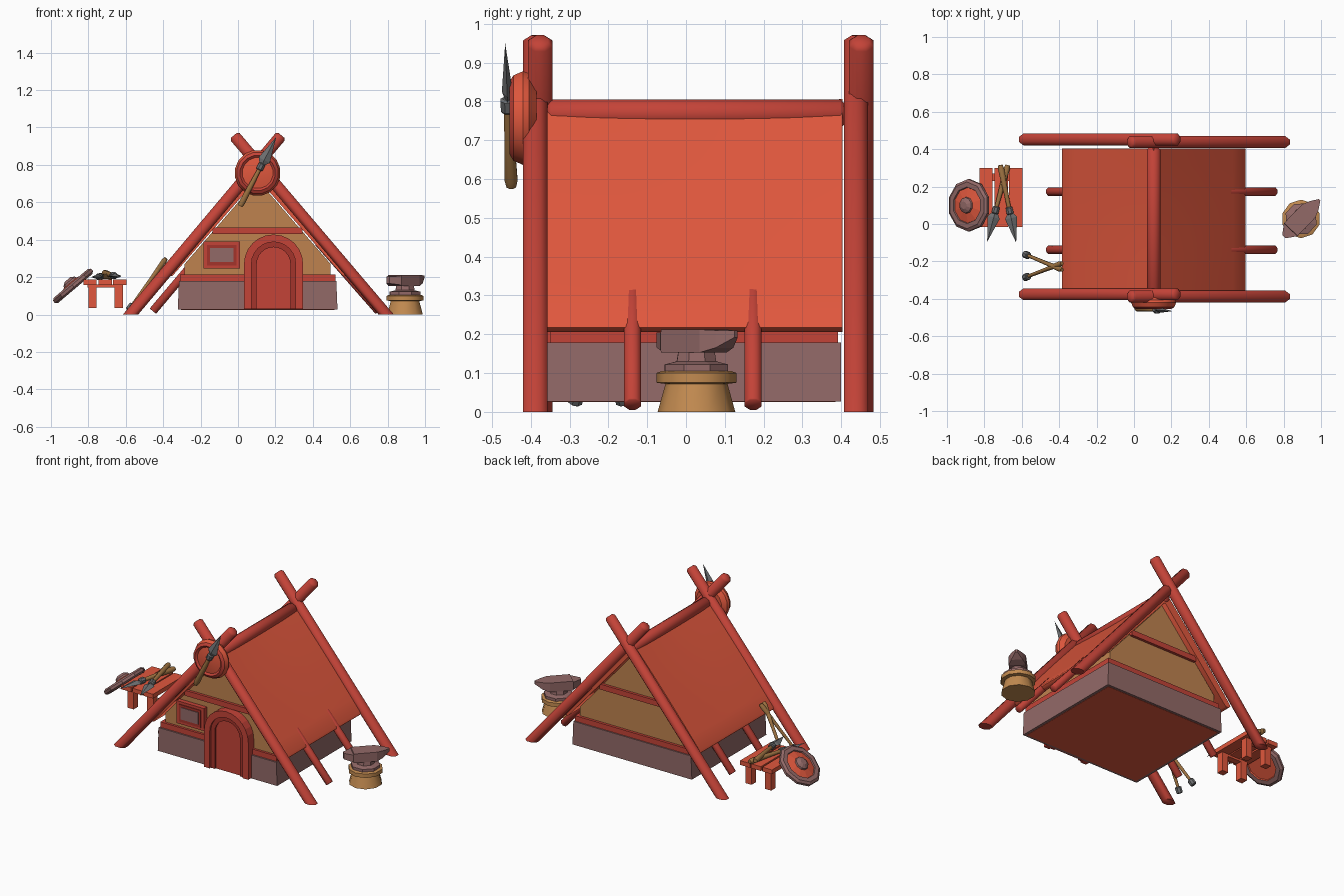
import bpy, bmesh, math
from mathutils import Vector, Matrix

if "Cube" in bpy.data.objects:
    bpy.data.objects.remove(bpy.data.objects["Cube"])

def mat(name, r, g, b):
    m = bpy.data.materials.new(name)
    m.diffuse_color = (r, g, b, 1)
    m.use_nodes = True
    m.node_tree.nodes["Principled BSDF"].inputs["Base Color"].default_value = m.diffuse_color
    return m

ROOF = mat("roof_orange", 0.75, 0.097, 0.047)
BEAM = mat("beam_red", 0.55, 0.056, 0.039)
DOOR = mat("dark_red", 0.37, 0.033, 0.024)
TAN = mat("plaster_tan", 0.52, 0.225, 0.078)
WOOD = mat("shaft_wood", 0.35, 0.175, 0.055)
STUMP = mat("stump_wood", 0.54, 0.255, 0.08)
STONE = mat("stone_mauve", 0.29, 0.142, 0.137)
STEEL = mat("steel_grey", 0.155, 0.16, 0.165)
CX = 0.105  # centre line of the hut

def finish(bm, name, mats, smooth=None):
    bmesh.ops.recalc_face_normals(bm, faces=bm.faces)
    me = bpy.data.meshes.new(name)
    bm.to_mesh(me)
    bm.free()
    ob = bpy.data.objects.new(name, me)
    bpy.context.collection.objects.link(ob)
    for m in mats:
        me.materials.append(m)
    if smooth:
        bpy.ops.object.select_all(action='DESELECT')
        ob.select_set(True)
        bpy.context.view_layer.objects.active = ob
        bpy.ops.object.shade_smooth_by_angle(angle=math.radians(smooth))
    return ob

def box(name, m, x, y, z, taper=1.0):
    bm = bmesh.new()
    bmesh.ops.create_cube(bm, size=1)
    for v in bm.verts:
        k = taper if v.co.z > 0 else 1
        v.co = Vector(((x[0]+x[1])/2 + v.co.x*k*(x[1]-x[0]),
                       (y[0]+y[1])/2 + v.co.y*(y[1]-y[0]),
                       (z[0]+z[1])/2 + v.co.z*(z[1]-z[0])))
    return finish(bm, name, [m])

def prism(name, m, pts, y0, y1):
    """Front-view outline (x, z) extruded along y."""
    bm = bmesh.new()
    f = bm.faces.new([bm.verts.new((x, y0, z)) for x, z in pts])
    ext = bmesh.ops.extrude_face_region(bm, geom=[f])
    for v in ext['geom']:
        if isinstance(v, bmesh.types.BMVert):
            v.co.y = y1
    return finish(bm, name, [m])

def frame(origin, axis, side=(0, 1, 0)):
    """Matrix with local z along axis and local y close to side."""
    z = Vector(axis).normalized()
    x = Vector(side).cross(z).normalized()
    y = z.cross(x)
    return Matrix.Translation(origin) @ Matrix((x, y, z)).transposed().to_4x4()

def lathe(name, mats, prof, n, M, smooth=None, flat=1.0, ids=None, cut=False, phase=0.5):
    """Rings (radius, height) with n sides, placed by M; ids gives a material per band."""
    bm = bmesh.new()
    rings = []
    for r, h in prof:
        rings.append([bm.verts.new(M @ Vector((r*math.cos((i+phase)*math.tau/n),
                      flat*r*math.sin((i+phase)*math.tau/n), h))) for i in range(n)])
    for k in range(len(rings)-1):
        a, b = rings[k], rings[k+1]
        for i in range(n):
            f = bm.faces.new((a[i], a[(i+1) % n], b[(i+1) % n], b[i]))
            f.material_index = ids[k] if ids else 0
    bm.faces.new(rings[0]).material_index = ids[0] if ids else 0
    bm.faces.new(rings[-1]).material_index = ids[-1] if ids else 0
    bmesh.ops.remove_doubles(bm, verts=bm.verts, dist=1e-5)
    if cut:
        g = bm.verts[:] + bm.edges[:] + bm.faces[:]
        bmesh.ops.bisect_plane(bm, geom=g, plane_co=(0, 0, 0), plane_no=(0, 0, -1), clear_outer=True)
        bmesh.ops.holes_fill(bm, edges=[e for e in bm.edges if e.is_boundary])
    return finish(bm, name, mats, smooth)

def rod(name, m, a, b, r, n=8, bev=0.012, **kw):
    a, b = Vector(a), Vector(b)
    L = (b-a).length
    prof = [(r-bev, 0), (r, bev), (r, L-bev), (r-bev, L)]
    side = (0, 1, 0) if abs((b-a).normalized().y) < 0.9 else (0, 0, 1)
    return lathe(name, [m], prof, n, frame(a, b-a, side), 50, **kw)

# Stone footing, floor and plastered body
box("stone_footing", STONE, (CX-0.427, CX+0.427), (-0.36, 0.40), (0.027, 0.178), 0.985)
box("floor_underside", ROOF, (CX-0.41, CX+0.41), (-0.345, 0.385), (0.0255, 0.05))
prism("plaster_walls", TAN, [(CX-0.39, 0.17), (CX+0.39, 0.17), (CX+0.39, 0.27),
                             (CX, 0.72), (CX-0.39, 0.27)], -0.335, 0.375)
box("sill_beam", BEAM, (CX-0.415, CX+0.415), (-0.35, 0.392), (0.176, 0.213))
for nm, y in (("front", (-0.352, -0.33)), ("back", (0.37, 0.392))):
    box(nm + "_tie_beam", BEAM, (CX-0.24, CX+0.24), y, (0.43, 0.465))

# Sagging, slightly bulged roof slabs with rounded eaves
bm = bmesh.new()
NS, NY = 8, 8
for s in (-1, 1):
    grid = {}
    for j in range(NY+1):
        v = j/NY
        y = -0.362 + 0.765*v
        sag = 0.014*math.sin(math.pi*v)
        loop = []
        for i in range(NS+1):
            t = i/NS
            d = 0.485*t
            loop.append((d, 0.806 - 1.185*d - sag*(1-t) + 0.008*math.sin(math.pi*t)))
        loop += [(0.49, 0.217), (0.478, 0.206), (0.455, 0.207), (0.0, 0.728)]
        n = len(loop)
        for i, (d, z) in enumerate(loop):
            grid[i, j] = bm.verts.new((CX + s*d, y, z))
    for j in range(NY):
        for i in range(n):
            k = (i+1) % n
            bm.faces.new((grid[i, j], grid[k, j], grid[k, j+1], grid[i, j+1]))
    for j in (0, NY):
        bm.faces.new([grid[i, j] for i in range(n)])
finish(bm, "roof_slabs", [ROOF], 50)
rod("ridge_pole", BEAM, (CX, -0.36, 0.768), (CX, 0.41, 0.768), 0.038, 12)

# Crossed gable beams with flat-cut feet, and short rafters under the eaves
for nm, yl, yr in (("front", -0.376, -0.388), ("back", 0.452, 0.438)):
    for s, y, o in ((-1, yl, 0), (1, yr, 0.008)):
        rod(f"{nm}_gable_beam", BEAM, (CX+s*0.73+o, y, -0.06), (CX-s*0.127, y, 0.958),
            0.034, 8, cut=True)
for y in (-0.138, 0.173):
    rod("left_rafter", BEAM, (CX-0.56, y, 0.018), (CX-0.04, y, 0.635), 0.024, 8, bev=0.003)
    rod("right_rafter", BEAM, (0.752, y, 0.018), (0.43, y, 0.385), 0.024, 8, bev=0.003)

# Arched door with a stepped frame
def arch(cx, w, z0, spring, n=12):
    return [(cx+w, z0)] + [(cx+w*math.cos(math.pi*i/n), spring+w*math.sin(math.pi*i/n))
                           for i in range(n+1)] + [(cx-w, z0)]

def arch_ring(name, m, cx, wo, wi, y0, y1):
    o, i = arch(cx, wo, 0.03, 0.27), arch(cx, wi, 0.03, 0.27)
    prism(name, m, o + i[::-1], y0, y1)

arch_ring("door_frame", BEAM, 0.19, 0.158, 0.118, -0.392, -0.33)
arch_ring("door_inner_frame", DOOR, 0.19, 0.118, 0.09, -0.38, -0.33)
prism("door", BEAM, arch(0.19, 0.092, 0.03, 0.27), -0.37, -0.33)

# Window
box("window_frame", BEAM, (-0.185, 0.012), (-0.365, -0.33), (0.245, 0.39))
box("window_reveal", DOOR, (-0.165, -0.008), (-0.369, -0.362), (0.262, 0.373))
box("window_pane", STONE, (-0.15, -0.025), (-0.373, -0.366), (0.28, 0.357))

# Spears
def spear(name, tip, butt, side, head=0.15, r=0.013):
    tip, butt = Vector(tip), Vector(butt)
    d = (tip-butt).normalized()
    L = (tip-butt).length
    M = frame(butt, d, side)
    s = L - head - 0.03
    lathe(name + "_shaft", [WOOD], [(r, 0), (r+0.005, 0.02), (r, L*0.4), (r-0.002, s+0.01)], 8, M, 50)
    lathe(name + "_collar", [STEEL], [(0.016, s), (0.02, s+0.005), (0.02, s+0.035), (0.013, s+0.04)], 8, M)
    if head:
        lathe(name + "_head", [STEEL], [(0.012, s+0.03), (0.033, s+0.06), (0.0, L)], 4, M, flat=0.42, phase=0)

spear("gable_spear", (0.205, -0.466, 0.95), (0.012, -0.45, 0.58), (0, 1, 0), head=0.17)
spear("table_spear_left", (-0.785, -0.095, 0.20), (-0.675, 0.315, 0.205), (0, 0, 1), head=0.165)
spear("table_spear_right", (-0.63, -0.1, 0.20), (-0.715, 0.315, 0.222), (0, 0, 1), head=0.165)
spear("leaning_tool_a", (-0.58, -0.163, 0.03), (-0.385, -0.245, 0.30), (0, 1, 0), head=0.0, r=0.011)
spear("leaning_tool_b", (-0.58, -0.285, 0.03), (-0.385, -0.21, 0.30), (0, 1, 0), head=0.0, r=0.011)

# Round shield on the gable
lathe("gable_shield", [ROOF, BEAM],
      [(0.09, 0), (0.118, 0.02), (0.123, 0.035), (0.112, 0.06), (0.095, 0.07), (0.083, 0.06),
       (0.07, 0.062), (0.03, 0.068)], 16, frame((CX, -0.385, 0.757), (0, -1, 0), (0, 0, 1)), 35,
      ids=[0, 0, 0, 1, 1, 0, 0, 0])

# Round shield leaning on the table, orange board inside a stone-coloured rim on both sides
lathe("leaning_shield", [STONE, ROOF],
      [(0.095, -0.01), (0.098, -0.018), (0.125, -0.018), (0.14, -0.008), (0.14, 0.008),
       (0.125, 0.018), (0.098, 0.018), (0.095, 0.01), (0.045, 0.022), (0.042, 0.032), (0.02, 0.045)],
      10, frame((-0.882, 0.1, 0.153), (-0.645, 0, 0.764)), None,
      ids=[1, 0, 0, 0, 0, 0, 0, 1, 0, 0])

# Plank table
for x in ((-0.825, -0.756), (-0.745, -0.675), (-0.667, -0.597)):
    box("table_plank", ROOF, x, (-0.015, 0.30), (0.158, 0.186))
for y in (0.035, 0.25):
    box("table_batten", ROOF, (-0.805, -0.615), (y-0.02, y+0.02), (0.145, 0.16))
    for x in (-0.778, -0.637):
        box("table_leg", ROOF, (x-0.022, x+0.022), (y-0.022, y+0.022), (0.035, 0.158))

# Stump with a band
AX, AY = 0.893, 0.027
T = Matrix.Translation((AX, AY, 0))
lathe("stump", [STUMP], [(0.1, 0), (0.08, 0.072), (0.103, 0.075), (0.103, 0.1), (0.09, 0.105)], 10, T, 40)

# Anvil: foot, waist and a body with heel and horn, turned 46 degrees
R = T @ Matrix.Rotation(math.radians(46), 4, 'Z')
lathe("anvil_foot", [STONE], [(0.088, 0.1), (0.088, 0.122), (0.055, 0.13), (0.05, 0.158)], 8, R)
bm = bmesh.new()
prev = None
for x, w, z0, z1 in ((-0.132, 0.012, 0.166, 0.204), (-0.08, 0.05, 0.158, 0.205), (-0.078, 0.05, 0.153, 0.212),
                     (0.06, 0.05, 0.153, 0.212), (0.1, 0.033, 0.165, 0.21), (0.142, 0.006, 0.192, 0.209)):
    ring = [bm.verts.new(R @ Vector(p)) for p in ((x, -w, z0), (x, w, z0), (x, w, z1), (x, -w, z1))]
    if prev:
        for i in range(4):
            bm.faces.new((prev[i], prev[(i+1) % 4], ring[(i+1) % 4], ring[i]))
    else:
        bm.faces.new(ring)
    prev = ring
bm.faces.new(prev)
finish(bm, "anvil_body", [STONE])
